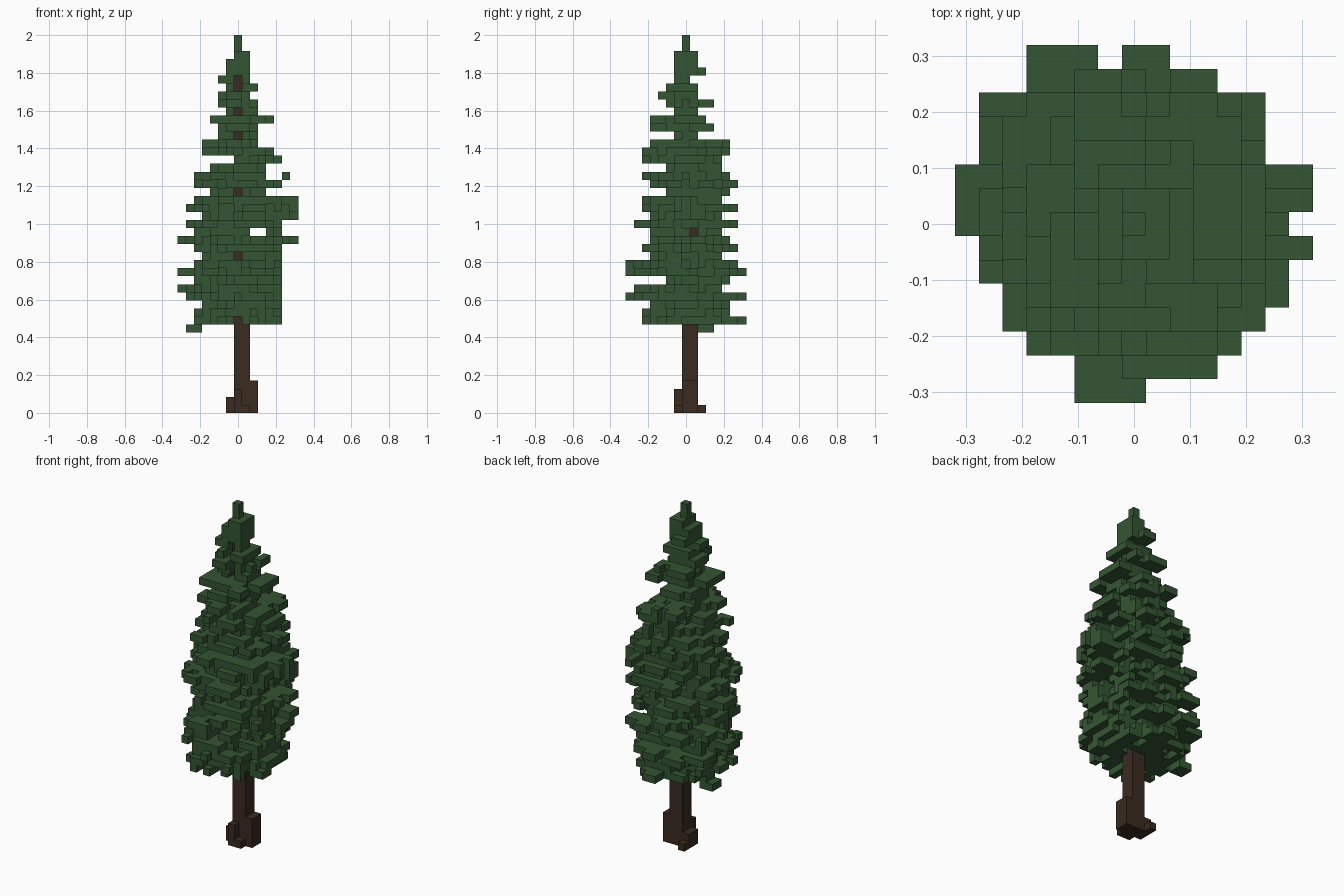
import bpy
import bmesh
import random
from mathutils import Vector

random.seed(5)
CELL = 2 / 47          # edge length of one block
FIRST = 11             # lowest full layer of needles

if "Cube" in bpy.data.objects:
    bpy.data.objects.remove(bpy.data.objects["Cube"], do_unlink=True)


def make_material(name, color):
    mat = bpy.data.materials.new(name)
    mat.use_nodes = True
    mat.diffuse_color = color
    bsdf = next(n for n in mat.node_tree.nodes if n.type == "BSDF_PRINCIPLED")
    bsdf.inputs["Base Color"].default_value = color
    bsdf.inputs["Roughness"].default_value = 0.9
    return mat


def block(xs, ys, zs):
    """Cells of a box given by inclusive ranges."""
    return {(x, y, z)
            for x in range(xs[0], xs[1] + 1)
            for y in range(ys[0], ys[1] + 1)
            for z in range(zs[0], zs[1] + 1)}


def build_blocks(name, cells, solid, mat):
    """Skin a set of cells, leaving out faces hidden between solid cells."""
    bm = bmesh.new()
    for cell in sorted(cells):
        centre = Vector((cell[0], cell[1], cell[2] + 0.5))
        for axis in range(3):
            for sign in (-1, 1):
                beside = list(cell)
                beside[axis] += sign
                if tuple(beside) in solid:
                    continue
                n, u = Vector(), Vector()
                n[axis] = sign / 2
                u[(axis + 1) % 3] = 0.5
                v = n.cross(u) * 2
                corners = (-u - v, u - v, u + v, v - u)
                bm.faces.new([bm.verts.new((centre + n + c) * CELL) for c in corners])
    bmesh.ops.remove_doubles(bm, verts=bm.verts, dist=CELL / 10)
    mesh = bpy.data.meshes.new(name)
    bm.to_mesh(mesh)
    bm.free()
    mesh.materials.append(mat)
    obj = bpy.data.objects.new(name, mesh)
    bpy.context.collection.objects.link(obj)
    return obj


# Reach of each needle layer, bottom to top: left-right and front-back
widths = [(-5, 5), (-5, 5), (-4, 5), (-6, 5), (-7, 5), (-5, 5),
          (-7, 5), (-5, 5), (-4, 5), (-5, 5), (-7, 7), (-5, 5),
          (-6, 5), (-4, 7), (-6, 7), (-5, 7), (-3, 3), (-5, 5),
          (-5, 3), (-3, 3), (0, 5), (-4, 4), (-4, 2), (-2, 2),
          (-2, 2), (-3, 4), (-1, 2), (-2, 2), (-2, 1), (-1, 2),
          (-2, 1), (-1, 1), (-1, 1), (0, 1), (0, 0), (0, 0)]
depths = [(-5, 7), (-5, 5), (-4, 5), (-7, 7), (-6, 4), (-2, 5),
          (-7, 7), (-7, 6), (-4, 4), (-5, 6), (-4, 5), (-4, 4),
          (-6, 6), (-4, 4), (-5, 6), (-5, 4), (-2, 5), (-4, 6),
          (-5, 5), (-2, 4), (-5, 4), (-5, 5), (-4, 5), (-1, 1),
          (-4, 3), (-4, 2), (-1, 1), (-2, 3), (-3, 1), (-2, 1),
          (-1, 0), (-1, 2), (-1, 1), (-1, 1), (0, 0), (0, 0)]

# Crown outline seen from above, row by row from front to back
outline = [(-2, 0), (-2, 4), (-4, 5), (-5, 5), (-5, 6), (-6, 6), (-6, 7), (-7, 6),
           (-7, 7), (-7, 7), (-6, 5), (-6, 5), (-6, 5), (-4, 3), (-4, 1)]


def inside(x, y):
    lo, hi = outline[y + 7]
    return lo <= x <= hi


def needle_layer(z, xr, yr):
    """Ragged clumps of needles with a branch reaching out to each limit."""
    area = [(x, y) for x in range(xr[0], xr[1] + 1)
            for y in range(yr[0], yr[1] + 1) if inside(x, y)]
    found = set()
    lobes = {}
    shift = random.randint(0, 1)
    for x, y in area:
        a = (xr[1] if x > 0 else -xr[0]) + 0.4
        b = (yr[1] if y > 0 else -yr[0]) + 0.4
        dist = (abs(x) / a) ** 2.2 + (abs(y) / b) ** 2.2
        key = ((x + shift) // 2, (y + shift) // 2)
        clump = lobes.setdefault(key, random.uniform(0.2, 1.3))
        if dist < clump * random.uniform(0.85, 1.15) and random.random() < 0.93:
            found.add((x, y, z))
    # Branches
    for axis, limits in ((0, xr), (1, yr)):
        for limit in limits:
            tips = [c for c in area if c[axis] == limit]
            near = [c for c in tips if abs(c[1 - axis]) <= 3] or tips
            tip = random.choice(near)
            steps = max(abs(tip[0]), abs(tip[1]), 1)
            for s in range(steps + 1):
                x, y = (round(c * s / steps) for c in tip)
                for cell in ((x, y), (x + axis, y + 1 - axis)):
                    if cell in area:
                        found.add((*cell, z))
    return found


# Trunk with a thinner upper stem and uneven root flares
trunk = block((0, 1), (0, 1), (0, 24)) | block((0, 0), (0, 0), (25, 42))
trunk |= block((2, 2), (0, 1), (0, 3))
trunk |= block((-1, -1), (0, 1), (0, 1))
trunk |= block((0, 0), (-1, -1), (0, 2))
trunk |= {(1, -1, 0), (-1, 2, 0)}

# Needles with loose sprigs
needles = set()
for i, (xr, yr) in enumerate(zip(widths, depths)):
    needles |= needle_layer(FIRST + i, xr, yr)
needles |= block((-6, -5), (2, 3), (10, 10)) | {(6, 0, 29)}
needles |= block((-6, -5), (3, 5), (14, 14)) | {(-4, 7, 14)}

# Openings that let the stem and the sky show through
for z in (11, 19, 27, 34, 37, 40, 41):
    needles -= block((0, 0), (-7, -1), (z, z))
needles -= block((2, 3), (-7, 7), (22, 22))
needles -= block((1, 7), (1, 1), (22, 22))
needles -= trunk

solid = trunk | needles
bark = make_material("dark_bark", (0.043, 0.024, 0.014, 1))
green = make_material("pine_green", (0.034, 0.091, 0.032, 1))
build_blocks("trunk", trunk, solid, bark)
build_blocks("needles", needles, solid, green)
